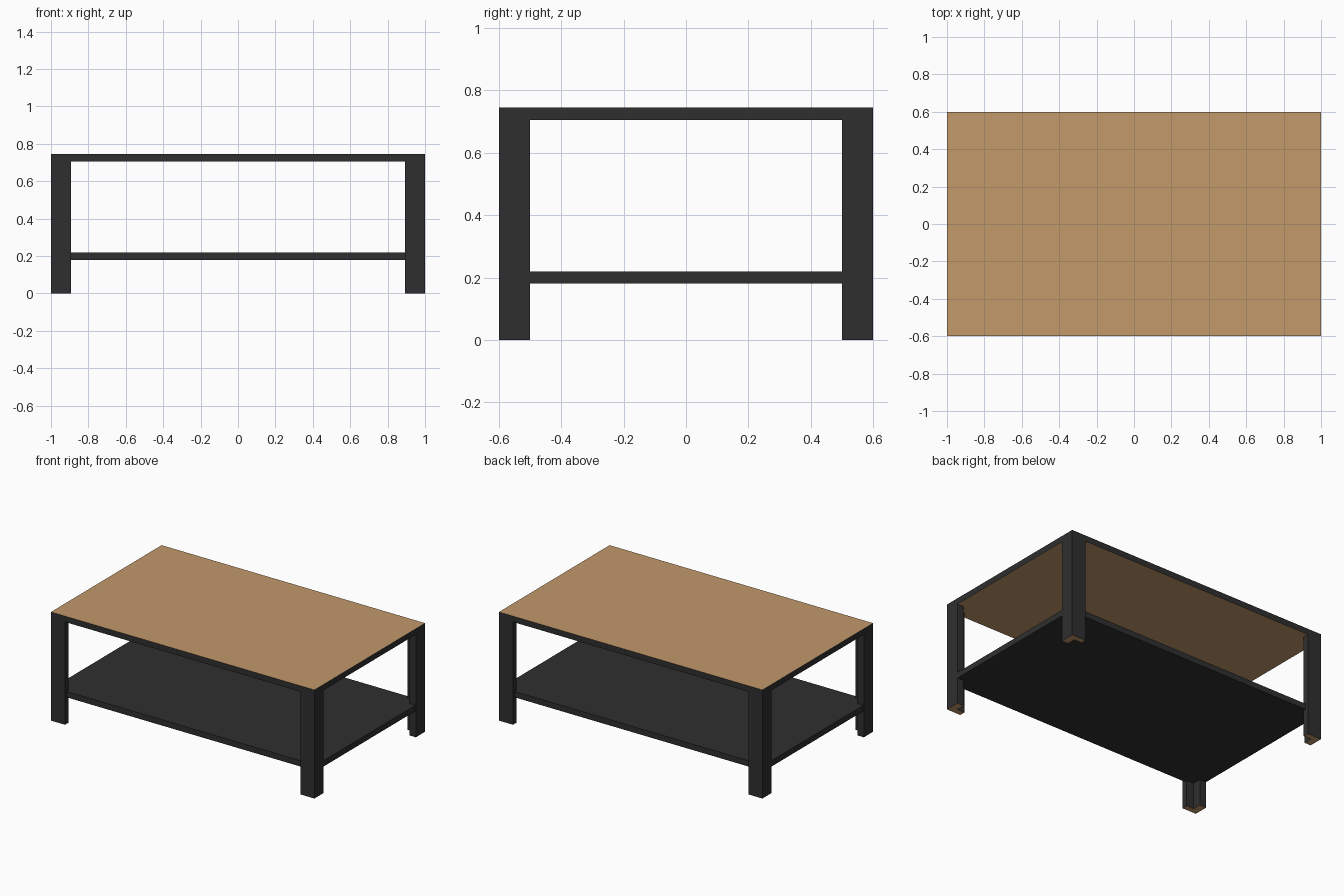
import bpy, bmesh

if "Cube" in bpy.data.objects:
    bpy.data.objects.remove(bpy.data.objects["Cube"])


def material(name, rgb):
    m = bpy.data.materials.new(name)
    m.diffuse_color = (*rgb, 1)
    m.use_nodes = True
    m.node_tree.nodes["Principled BSDF"].inputs["Base Color"].default_value = m.diffuse_color
    return m


WOOD = material("warm wood", (0.54, 0.32, 0.147))
DARK = material("charcoal metal", (0.028, 0.028, 0.028))


def extrude_outline(name, outline, z0, z1, wood_ends):
    """Vertical prism; its end faces may be wood while the sides stay dark."""
    bm = bmesh.new()
    face = bm.faces.new([bm.verts.new((x, y, z0)) for x, y in outline])
    new = bmesh.ops.extrude_face_region(bm, geom=[face])["geom"]
    bmesh.ops.translate(bm, vec=(0, 0, z1 - z0),
                        verts=[v for v in new if isinstance(v, bmesh.types.BMVert)])
    bmesh.ops.recalc_face_normals(bm, faces=bm.faces)
    for f in bm.faces:
        f.material_index = 0 if wood_ends and abs(f.normal.z) > 0.5 else 1
    me = bpy.data.meshes.new(name)
    bm.to_mesh(me)
    bm.free()
    me.materials.append(WOOD)
    me.materials.append(DARK)
    ob = bpy.data.objects.new(name, me)
    bpy.context.collection.objects.link(ob)
    return ob


def rect(hx, hy):
    return [(-hx, -hy), (hx, -hy), (hx, hy), (-hx, hy)]


# Table top: wood faces with a dark edge band
extrude_outline("table_top", rect(1.0, 0.6), 0.705, 0.745, True)

# Lower shelf
extrude_outline("lower_shelf", rect(0.998, 0.58), 0.18, 0.22, False)

# Angle-section legs: L profile with the open side facing inwards
W, D = 0.107, 0.10      # arm lengths along x and y
TX, TY = 0.05, 0.04     # arm thicknesses
profile = [(0, 0), (W, 0), (W, TY), (TX, TY), (TX, D), (0, D)]
for sx, xname in ((-1, "left"), (1, "right")):
    for sy, yname in ((-1, "front"), (1, "back")):
        pts = [(sx * (1.0 - x), sy * (0.6 - y)) for x, y in profile]
        extrude_outline(f"{yname}_{xname}_leg", pts, 0.0, 0.705, True)
